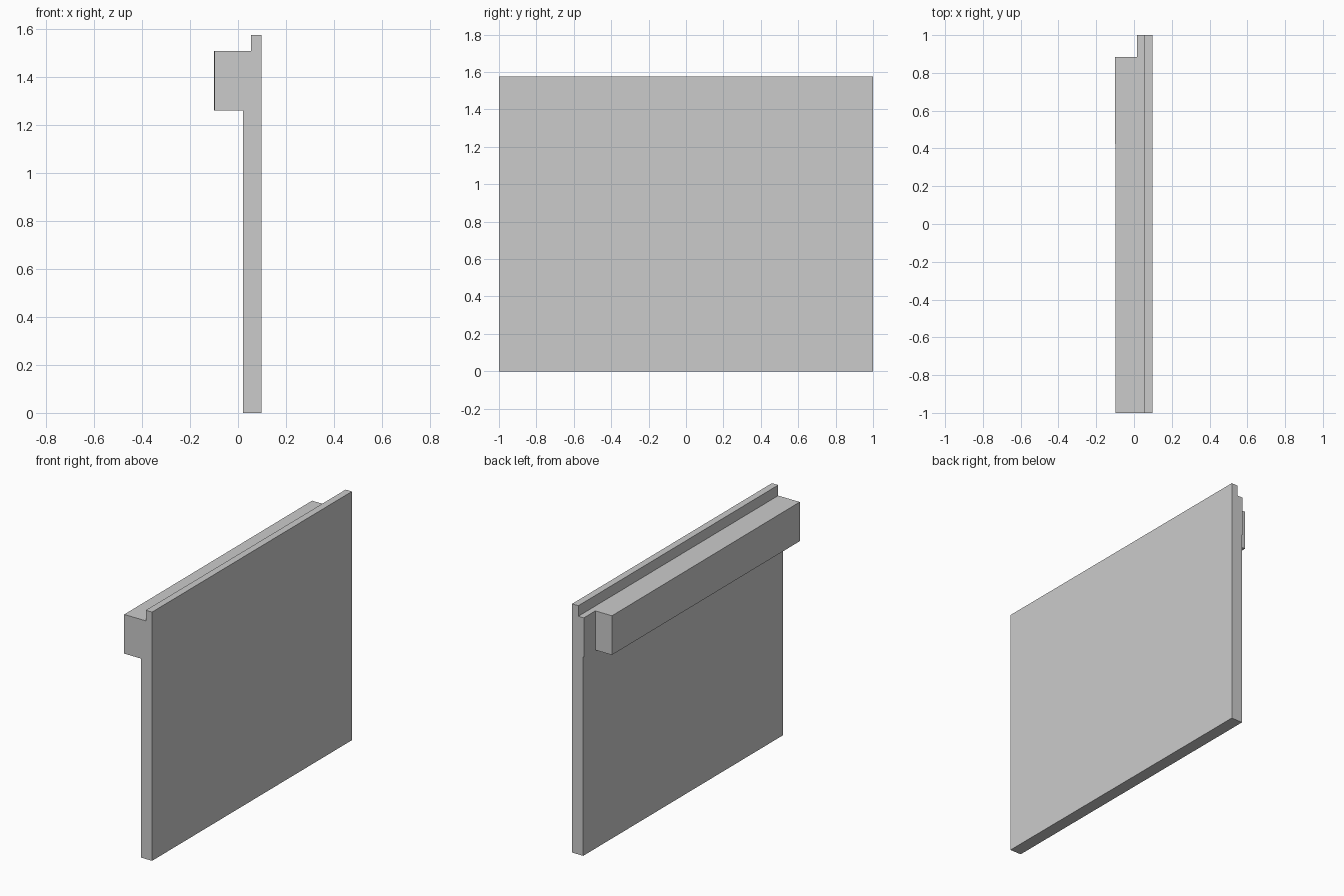
import bpy
import bmesh
from mathutils import Vector

cube = bpy.data.objects.get("Cube")
if cube:
    bpy.data.objects.remove(cube, do_unlink=True)

GREY = (0.6, 0.6, 0.6, 1.0)
material = bpy.data.materials.new("light grey")
material.use_nodes = True
material.diffuse_color = GREY
material.node_tree.nodes["Principled BSDF"].inputs["Base Color"].default_value = GREY


def prism(name, outline, direction):
    """Extrude a closed flat outline along a direction into a solid."""
    bm = bmesh.new()
    face = bm.faces.new([bm.verts.new(p) for p in outline])
    result = bmesh.ops.extrude_face_region(bm, geom=[face], use_keep_orig=True)
    moved = [g for g in result["geom"] if isinstance(g, bmesh.types.BMVert)]
    bmesh.ops.translate(bm, verts=moved, vec=Vector(direction))
    bmesh.ops.recalc_face_normals(bm, faces=bm.faces)
    mesh = bpy.data.meshes.new(name)
    bm.to_mesh(mesh)
    bm.free()
    mesh.materials.append(material)
    obj = bpy.data.objects.new(name, mesh)
    bpy.context.collection.objects.link(obj)
    return obj


OUTER, INNER, BAND, LIP = 0.098, 0.02, 0.016, 0.054
BEAM_LOW, BEAM_TOP, TOP = 1.26, 1.508, 1.575

# Upright panel with a slightly proud band and a thin raised lip on top
section = [(INNER, 0), (OUTER, 0), (OUTER, TOP), (LIP, TOP),
           (LIP, BEAM_TOP), (BAND, BEAM_TOP), (BAND, BEAM_LOW), (INNER, BEAM_LOW)]
prism("wall_panel", [(x, -1, z) for x, z in section], (0, 2, 0))

# Ledge beam, a hair deeper at the back and stopping short of the panel end
footprint = [(BAND, -1), (BAND, 0.884), (-0.1, 0.884), (-0.097, -1)]
prism("ledge_beam", [(x, y, BEAM_LOW) for x, y in footprint],
      (0, 0, BEAM_TOP - BEAM_LOW))
